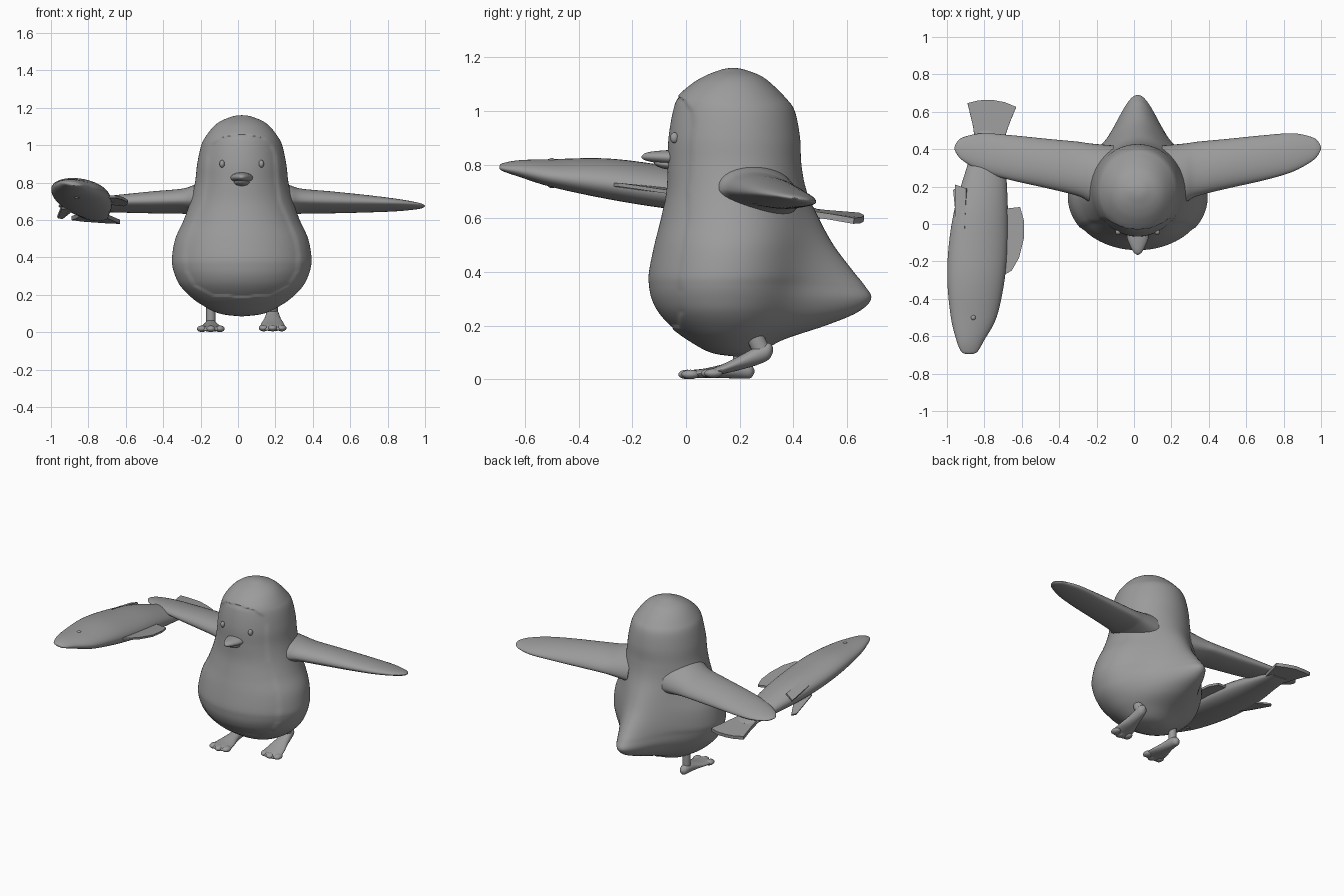
import bpy, bmesh, math
from mathutils import Vector

CX = 0.02  # body centre line

grey = bpy.data.materials.new("plain_grey")
grey.diffuse_color = (0.33, 0.33, 0.33, 1)


def finish(name, bm, angle=50):
    bmesh.ops.recalc_face_normals(bm, faces=bm.faces)
    me = bpy.data.meshes.new(name)
    bm.to_mesh(me)
    bm.free()
    ob = bpy.data.objects.new(name, me)
    bpy.context.collection.objects.link(ob)
    me.materials.append(grey)
    bpy.ops.object.select_all(action='DESELECT')
    ob.select_set(True)
    bpy.context.view_layer.objects.active = ob
    bpy.ops.object.shade_smooth_by_angle(angle=math.radians(angle))
    return ob


def smooth_rows(rows, n):
    """Catmull-Rom resampling of a short section table."""
    out = []
    for i in range(len(rows) - 1):
        p = [rows[max(0, min(len(rows) - 1, i + k))] for k in (-1, 0, 1, 2)]
        for s in range(n):
            t = s / n
            out.append([0.5 * (2*b + (c - a)*t + (2*a - 5*b + 4*c - d)*t*t
                               + (3*b - a - 3*c + d)*t**3) for a, b, c, d in zip(*p)])
    return out + [list(rows[-1])]


def lerp_table(tab, v):
    for (a, x), (b, y) in zip(tab, tab[1:]):
        if a <= v <= b:
            return x + (y - x) * (v - a) / (b - a)
    return 0


def loft(name, rows, ring, seg=32, n=5):
    """Skin closed rings; ring(row, angle) gives a point."""
    bm = bmesh.new()
    loops = [[bm.verts.new(ring(r, 2 * math.pi * k / seg)) for k in range(seg)]
             for r in smooth_rows(rows, n)]
    for a, b in zip(loops, loops[1:]):
        for k in range(seg):
            m = (k + 1) % seg
            bm.faces.new((a[k], a[m], b[m], b[k]))
    bm.faces.new(loops[0])
    bm.faces.new(loops[-1])
    return finish(name, bm)


def plate(name, pts, thick, direction):
    """Thin fin from an outline."""
    bm = bmesh.new()
    d = Vector(direction).normalized() * thick / 2
    top = [bm.verts.new(Vector(p) + d) for p in pts]
    bot = [bm.verts.new(Vector(p) - d) for p in pts]
    bm.faces.new(top)
    bm.faces.new(bot[::-1])
    for k in range(len(pts)):
        m = (k + 1) % len(pts)
        bm.faces.new((top[k], bot[k], bot[m], top[m]))
    return finish(name, bm, 30)


def ball(name, loc, size):
    bm = bmesh.new()
    bmesh.ops.create_uvsphere(bm, u_segments=20, v_segments=12, radius=1)
    for v in bm.verts:
        v.co = Vector((loc[i] + v.co[i] * size[i] for i in range(3)))
    return finish(name, bm)


# Body: z, half width, front y, back y, tail length
BODY = [(0.085, 0.01, 0.18, 0.20, 0), (0.10, 0.12, 0.09, 0.26, 0.01),
        (0.15, 0.22, 0.0, 0.32, 0.05), (0.2, 0.285, -0.065, 0.37, 0.15),
        (0.25, 0.33, -0.11, 0.40, 0.24), (0.3, 0.355, -0.135, 0.42, 0.27),
        (0.35, 0.37, -0.145, 0.43, 0.235), (0.4, 0.373, -0.145, 0.44, 0.185),
        (0.5, 0.355, -0.125, 0.44, 0.11), (0.6, 0.31, -0.10, 0.435, 0.06),
        (0.7, 0.275, -0.08, 0.43, 0.02), (0.8, 0.25, -0.075, 0.43, 0),
        (0.9, 0.238, -0.072, 0.425, 0), (1.0, 0.216, -0.055, 0.405, 0),
        (1.05, 0.19, -0.035, 0.37, 0), (1.1, 0.15, 0.02, 0.32, 0),
        (1.13, 0.11, 0.07, 0.28, 0), (1.15, 0.06, 0.12, 0.23, 0),
        (1.158, 0.03, 0.15, 0.2, 0), (1.16, 0.004, 0.174, 0.178, 0)]
# Bib outline: z, half width
BIB = [(0.19, 0.02), (0.2, 0.17), (0.25, 0.265), (0.33, 0.31), (0.42, 0.315), (0.5, 0.30),
       (0.6, 0.26), (0.7, 0.215), (0.8, 0.2), (0.95, 0.19), (1.0, 0.17), (1.04, 0.12), (1.055, 0.02)]


def body_ring(r, a):
    z, w, yf, yb, tail = r
    x = w * math.cos(a)
    s = math.sin(a)
    y = (yf + yb) / 2 + (yb - yf) / 2 * s
    if s > 0:
        y += tail * math.exp(-(x / 0.14) ** 2) * min(1, s * 2)
    else:  # shallow inset bib with a soft rim
        edge = lerp_table(BIB, z) - abs(x)
        t = max(0, min(1, edge / 0.02))
        k = 0.007 * t * t * (3 - 2 * t)
        x -= k * math.cos(a)
        y -= k * s
    return (CX + x, y, z)


loft("body", BODY, body_ring, 128, 7)

# Wings: x, front y, back y, rise above chord, drop below chord
WING = [(0.15, 0.08, 0.42, 0.13, 0.09), (0.27, 0.115, 0.43, 0.10, 0.06),
        (0.34, 0.15, 0.44, 0.08, 0.046), (0.5, 0.19, 0.455, 0.068, 0.042),
        (0.7, 0.235, 0.475, 0.05, 0.034), (0.85, 0.28, 0.485, 0.033, 0.026),
        (0.95, 0.335, 0.465, 0.018, 0.016), (0.985, 0.37, 0.44, 0.01, 0.01),
        (1.0, 0.40, 0.412, 0.002, 0.002)]
for side, name in ((1, "right_wing"), (-1, "left_wing")):
    def wing_ring(r, a):
        x, yf, yb, up, dn = r
        c, s = math.cos(a), math.sin(a)
        mid = 0.685 - 0.015 * (x - 0.3)
        z = mid - 0.075 * (yb - yf) * c + s * (up if s > 0 else dn)
        return (CX + side * (x - CX), (yf + yb) / 2 + (yb - yf) / 2 * c, z)
    loft(name, WING, wing_ring, 40, 5)

# Eyes
for sx, name in ((-1, "left_eye"), (1, "right_eye")):
    ball(name, (CX + sx * 0.105, -0.043, 0.9), (0.014, 0.016, 0.02))


# Tubes along y: y, centre x, centre z, half width, half height
def tube_ring(r, a):
    return (r[1] + r[3] * math.cos(a), r[0], r[2] + r[4] * math.sin(a))


# Beak halves
loft("upper_beak", [(-0.03, CX, 0.825, 0.062, 0.03), (-0.08, CX, 0.827, 0.056, 0.026),
                    (-0.13, CX, 0.829, 0.035, 0.019), (-0.155, CX, 0.829, 0.018, 0.012),
                    (-0.165, CX, 0.828, 0.003, 0.003)], tube_ring, 24)
loft("lower_beak", [(-0.03, CX, 0.80, 0.045, 0.022), (-0.08, CX, 0.802, 0.038, 0.018),
                    (-0.11, CX, 0.806, 0.022, 0.011), (-0.12, CX, 0.808, 0.003, 0.003)],
     tube_ring, 24)

# Feet: y, z, half width, half height; left one flat, right one with heel lifted
FEET = {"left": (-0.145, [(-0.012, 0.014, 0.045, 0.006), (0.005, 0.018, 0.066, 0.014),
                          (0.07, 0.022, 0.062, 0.018), (0.14, 0.03, 0.044, 0.026),
                          (0.2, 0.035, 0.033, 0.032), (0.24, 0.03, 0.024, 0.026),
                          (0.255, 0.03, 0.005, 0.006)], ((0.20, 0.03), (0.2, 0.14)), 0.025),
        "right": (0.185, [(0.072, 0.016, 0.045, 0.006), (0.09, 0.022, 0.066, 0.015),
                          (0.15, 0.042, 0.062, 0.02), (0.21, 0.065, 0.046, 0.028),
                          (0.27, 0.09, 0.035, 0.035), (0.31, 0.105, 0.026, 0.03),
                          (0.325, 0.11, 0.005, 0.006)], ((0.285, 0.10), (0.25, 0.17)), 0.036)}
for side, (fx, rows, (lo, hi), rad) in FEET.items():
    loft(side + "_foot", [(y, fx, z, w, h) for y, z, w, h in rows], tube_ring, 24)
    for i in (-1, 0, 1):  # toes
        ball(f"{side}_toe_{i + 2}", (fx + i * 0.048, rows[1][0] + 0.012 - 0.012 * (i == 0),
             rows[1][1]), (0.026, 0.034, 0.0175))
    loft(side + "_leg", [(lo[0], lo[1]), (hi[0], hi[1])],
         lambda r, a: (fx + min(rad, 0.028) * math.cos(a), r[0] + rad * math.sin(a), r[1]), 20, 3)

# Fish held at the left wing
FISH = [(-0.695, -0.88, 0.79, 0.02, 0.006), (-0.68, -0.88, 0.79, 0.045, 0.015),
        (-0.62, -0.875, 0.785, 0.075, 0.03), (-0.5, -0.857, 0.768, 0.122, 0.05),
        (-0.3, -0.845, 0.748, 0.153, 0.073), (-0.1, -0.832, 0.72, 0.157, 0.078),
        (0.1, -0.815, 0.692, 0.14, 0.073), (0.3, -0.79, 0.655, 0.105, 0.052),
        (0.42, -0.777, 0.628, 0.083, 0.032), (0.5, -0.775, 0.614, 0.072, 0.014)]


def fish_ring(r, a):
    x, y, z = tube_ring(r, a)
    return (x, y, z - 0.12 * (x - r[1]))


loft("fish_body", FISH, fish_ring, 40, 5)
for z, name in ((0.814, "fish_upper_eye"), (0.722, "fish_lower_eye")):
    ball(name, (-0.86, -0.5, z), (0.014, 0.014, 0.01))

# Fish tail fin, slightly dished at the end
plate("fish_tail", [(-0.85, 0.44, 0.63), (-0.86, 0.52, 0.62), (-0.89, 0.645, 0.61),
                    (-0.83, 0.66, 0.602), (-0.76, 0.663, 0.598), (-0.69, 0.65, 0.592),
                    (-0.63, 0.625, 0.59), (-0.665, 0.54, 0.605), (-0.70, 0.44, 0.62)],
      0.022, (0, 0.1, 1))
# Back fin
plate("fish_back_fin", [(-0.71, -0.28, 0.725), (-0.655, -0.25, 0.725), (-0.615, -0.18, 0.715),
                        (-0.59, -0.08, 0.70), (-0.59, 0.02, 0.69), (-0.61, 0.09, 0.68),
                        (-0.70, 0.08, 0.69)], 0.014, (0.15, 0.1, 1))
# Side fins, above and below
plate("fish_upper_fin", [(-0.955, -0.06, 0.765), (-0.905, -0.07, 0.79), (-0.895, 0.19, 0.74),
                         (-0.955, 0.21, 0.715)], 0.012, (-0.4, 0.2, 1))
plate("fish_lower_fin", [(-0.90, -0.06, 0.66), (-0.945, -0.02, 0.665), (-0.965, 0.18, 0.615),
                         (-0.94, 0.2, 0.61), (-0.89, 0.1, 0.65)], 0.012, (-0.4, 0.2, 1))
